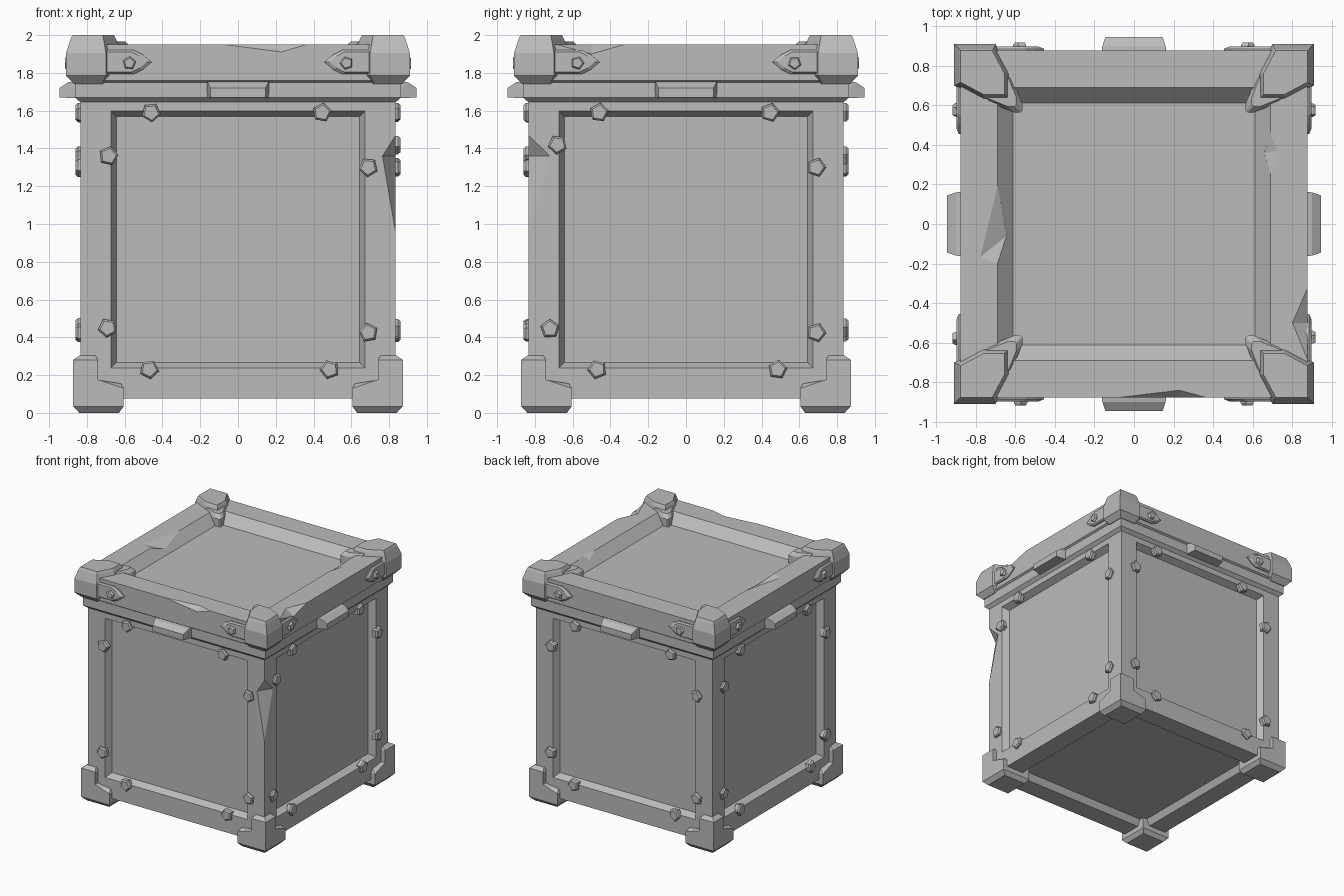
import bpy, bmesh, random
from math import pi, sin, cos
from mathutils import Matrix, Vector

random.seed(4)
if "Cube" in bpy.data.objects:
    bpy.data.objects.remove(bpy.data.objects["Cube"], do_unlink=True)

GREY = (0.5, 0.5, 0.5, 1)
grey = bpy.data.materials.new("stone_grey")
grey.use_nodes = True
grey.diffuse_color = GREY
grey.node_tree.nodes["Principled BSDF"].inputs["Base Color"].default_value = GREY

TURNS = [Matrix.Rotation(k * pi / 2, 4, 'Z') for k in range(4)]


def make(name, bm):
    """Turn a bmesh into a flat shaded object."""
    bmesh.ops.recalc_face_normals(bm, faces=bm.faces[:])
    mesh = bpy.data.meshes.new(name)
    bm.to_mesh(mesh)
    bm.free()
    mesh.materials.append(grey)
    ob = bpy.data.objects.new(name, mesh)
    bpy.context.collection.objects.link(ob)
    return ob


def hull(bm, points, turn=Matrix()):
    """Add a convex solid to a bmesh."""
    part = bmesh.new()
    for p in points:
        part.verts.new(turn @ Vector(p))
    res = bmesh.ops.convex_hull(part, input=part.verts[:])
    inner = [v for v in res["geom_interior"] if isinstance(v, bmesh.types.BMVert)]
    bmesh.ops.delete(part, geom=inner, context='VERTS')
    bmesh.ops.dissolve_limit(part, angle_limit=0.01, verts=part.verts[:], edges=part.edges[:])
    temp = bpy.data.meshes.new("temp")
    part.to_mesh(temp)
    part.free()
    bm.from_mesh(temp)
    bpy.data.meshes.remove(temp)


def rivet(bm, x, z, depth, turn, r=0.052):
    """Five sided stud with a chamfered head, on the wall at y = -depth."""
    spin = random.uniform(0, 2 * pi)
    rings = [(r, -0.02), (r, 0.012), (r * 0.78, 0.024)]
    hull(bm, [(x + s * cos(spin + i * 0.4 * pi), -depth - out, z + s * sin(spin + i * 0.4 * pi))
              for s, out in rings for i in range(5)], turn)


def carve(ob, bm):
    """Cut chips out of an object and bake the result."""
    cutter = make("chip_cutter", bm)
    cutter.hide_render = True
    mod = ob.modifiers.new("chips", 'BOOLEAN')
    mod.operation, mod.solver, mod.object = 'DIFFERENCE', 'EXACT', cutter
    graph = bpy.context.evaluated_depsgraph_get()
    baked = bpy.data.meshes.new_from_object(ob.evaluated_get(graph))
    ob.modifiers.clear()
    if len(baked.polygons) > 5:
        ob.data = baked
    bpy.data.objects.remove(cutter, do_unlink=True)


# Body with a sunken panel in each wall and in the base
WALL, LOW, HIGH = 0.835, 0.075, 1.76
bm = bmesh.new()
bmesh.ops.create_cube(bm, size=1)
bmesh.ops.scale(bm, vec=(2 * WALL, 2 * WALL, HIGH - LOW), verts=bm.verts[:])
bmesh.ops.translate(bm, vec=(0, 0, (HIGH + LOW) / 2), verts=bm.verts[:])
panels = [f for f in bm.faces if f.normal.z < 0.5]
bmesh.ops.inset_individual(bm, faces=panels, thickness=0.23, depth=0)
bmesh.ops.inset_individual(bm, faces=panels, thickness=0.04, depth=-0.055)
body = make("crate_body", bm)

# Chips in the front corner edge and along the panel lips
bm = bmesh.new()
hull(bm, [(WALL, -WALL, 1.47), (0.765, -WALL, 1.36), (WALL, -0.72, 1.36),
          (WALL, -WALL, 0.95), (0.92, -0.92, 1.36)])


def lip_chip(turn, side, z0, z1, zm):
    hull(bm, [(side * 0.604, -0.836, z0), (side * 0.604, -0.836, z1), (side * 0.645, -0.836, zm),
              (side * 0.575, -0.79, zm), (side * 0.54, -0.88, zm)], turn)


lip_chip(TURNS[0], -1, 0.42, 0.85, 0.5)
lip_chip(TURNS[2], -1, 0.65, 1.15, 0.85)
lip_chip(TURNS[3], 1, 0.8, 1.4, 1.2)
for k in (1, 3):
    hull(bm, [(0.35, -0.836, 0.306), (0.59, -0.836, 0.306), (0.5, -0.836, 0.285),
              (0.45, -0.79, 0.33), (0.47, -0.88, 0.36)], TURNS[k])
carve(body, bm)

# Lid: stacked square rings, stepped outside and sunken on top
bm = bmesh.new()
rings = []
for half, z in [(0.835, 1.645), (0.862, 1.67), (0.862, 1.75), (0.877, 1.76),
                (0.877, 1.95), (0.69, 1.95), (0.612, 1.87)]:
    rings.append([bm.verts.new((sx * half, sy * half, z))
                  for sx, sy in [(-1, -1), (1, -1), (1, 1), (-1, 1)]])
for a, b in zip(rings, rings[1:]):
    for i in range(4):
        j = (i + 1) % 4
        bm.faces.new((a[i], a[j], b[j], b[i]))
bm.faces.new(rings[0])
bm.faces.new(rings[-1])
lid = make("lid", bm)

# Chips in the lid rim: two outer edges, two inner edges
bm = bmesh.new()
hull(bm, [(-0.09, -0.878, 1.951), (0.37, -0.878, 1.951), (0.23, -0.878, 1.91),
          (0.23, -0.84, 1.951), (0.2, -0.93, 2.0)])
hull(bm, [(-0.69, -0.878, 1.951), (-0.32, -0.878, 1.951), (-0.5, -0.878, 1.9),
          (-0.5, -0.8, 1.951), (-0.5, -0.95, 2.02)], TURNS[1])
hull(bm, [(-0.69, 0.2, 1.951), (-0.78, -0.17, 1.951), (-0.69, -0.2, 1.951),
          (-0.645, -0.06, 1.9), (-0.64, -0.03, 2.0)])
hull(bm, [(0.69, 0.47, 1.951), (0.69, 0.25, 1.951), (0.725, 0.37, 1.951),
          (0.66, 0.36, 1.915), (0.65, 0.36, 1.99)])
carve(lid, bm)

# Lid corner caps, with an inner claw gripping the rim
plan = [(0.91, 0.91), (0.70, 0.91), (0.62, 0.76), (0.62, 0.62), (0.76, 0.62), (0.91, 0.70)]
claw = [(0.565, 0.61), (0.565, 0.575), (0.575, 0.565), (0.61, 0.565), (0.72, 0.61), (0.61, 0.72)]
caps, claws = bmesh.new(), bmesh.new()
for turn in TURNS:
    hull(caps, [(0.77 + (x - 0.77) * s, 0.77 + (y - 0.77) * s, z)
                for s, z in [(0.7, 1.74), (1, 1.785), (1, 1.905), (0.83, 1.98), (0.76, 2.0)]
                for x, y in plan], turn)
    hull(claws, [(x, y, z) for z in (1.86, 1.935) for x, y in claw]
         + [(x + 0.03, y + 0.03, 1.965) for x, y in claw], turn)
make("lid_corner_caps", caps)
make("lid_corner_claws", claws)

# Pointed straps beside each cap, each with a stud
strap = [(0.74, 1.795), (0.55, 1.795), (0.50, 1.82), (0.455, 1.857), (0.50, 1.895),
         (0.55, 1.92), (0.74, 1.92)]
bm, studs = bmesh.new(), bmesh.new()
for turn in TURNS:
    for side in (-1, 1):
        hull(bm, [(side * (0.66 + (x - 0.66) * s), -y, 1.857 + (z - 1.857) * s)
                  for s, y in [(1, 0.86), (1, 0.886), (0.86, 0.898)] for x, z in strap], turn)
        rivet(studs, side * 0.575, 1.852, 0.893, turn, 0.036)
make("lid_straps", bm)
make("strap_studs", studs)

# Latch tabs in the middle of each lid side
bm = bmesh.new()
for turn in TURNS:
    hull(bm, [(s * x, -y, z) for s in (-1, 1) for x, y, z in
              [(0.165, 0.84, 1.665), (0.165, 0.84, 1.755), (0.165, 0.862, 1.755),
               (0.16, 0.9, 1.75), (0.145, 0.945, 1.72), (0.145, 0.945, 1.67)]], turn)
make("latch_tabs", bm)

# Studs on the wall frames
bm = bmesh.new()
spots = [(-0.46, 1.59), (0.445, 1.59), (0.69, 1.3), (0.69, 0.425), (-0.47, 0.23), (0.485, 0.23)]
for k, turn in enumerate(TURNS):
    extra = [(-0.68, 1.42), (-0.72, 0.445)] if k == 1 else [(-0.685, 1.36), (-0.69, 0.45)]
    for x, z in spots + extra:
        rivet(bm, x, z, WALL, turn)
make("wall_studs", bm)


# Stepped bottom corner brackets that form the feet
def square(lo, hi, z):
    return [(x, y, z) for x in (lo, hi) for y in (lo, hi)]


bm = bmesh.new()
for turn in TURNS:
    hull(bm, square(0.63, 0.84, 0) + square(0.605, 0.873, 0.035) + square(0.605, 0.873, 0.13)
         + square(0.74, 0.873, 0.175) + square(0.62, 0.84, 0.155), turn)
    hull(bm, square(0.74, 0.873, 0.1) + square(0.74, 0.873, 0.28) + square(0.755, 0.84, 0.303), turn)
make("corner_feet", bm)
